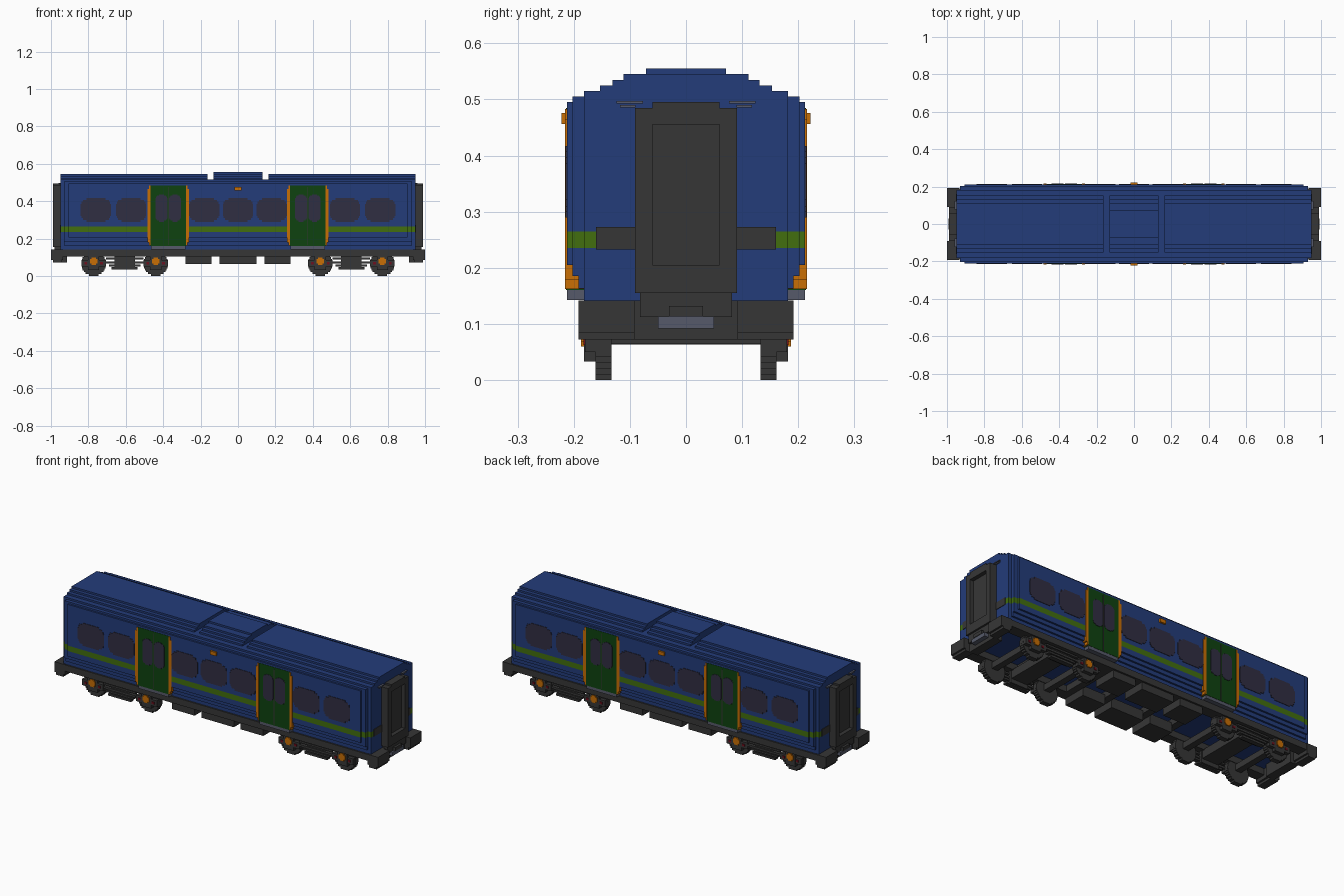
import bpy, bmesh, math


def material(name, col):
    m = bpy.data.materials.new(name)
    m.diffuse_color = (*col, 1)
    return m


BLUE = material("navy_blue", (0.0168, 0.0450, 0.195))
LIME = material("olive_lime", (0.054, 0.156, 0.0044))
GREEN = material("dark_green", (0.0044, 0.054, 0.005))
ORANGE = material("orange", (0.578, 0.156, 0.0015))
DARK = material("charcoal", (0.037, 0.037, 0.037))
GLASS = material("tinted_glass", (0.0296, 0.0273, 0.054))
GREY = material("steel_grey", (0.093, 0.102, 0.144))
RED = material("dark_red", (0.156, 0.005, 0.013))


def mx(b):  # mirror boxes front to back along the length
    return b + [(-x1, -x0, y0, y1, z0, z1) for x0, x1, y0, y1, z0, z1 in b]


def my(b):  # mirror boxes to the other side
    return b + [(x0, x1, -y1, -y0, z0, z1) for x0, x1, y0, y1, z0, z1 in b]


def boxes(name, items, mat):
    bm = bmesh.new()
    for x0, x1, y0, y1, z0, z1 in items:
        vs = [bm.verts.new((x, y, z)) for x in (x0, x1) for y in (y0, y1) for z in (z0, z1)]
        for f in ((0, 1, 3, 2), (4, 6, 7, 5), (0, 4, 5, 1), (2, 3, 7, 6), (0, 2, 6, 4), (1, 5, 7, 3)):
            bm.faces.new([vs[i] for i in f])
    bmesh.ops.recalc_face_normals(bm, faces=bm.faces)
    me = bpy.data.meshes.new(name)
    bm.to_mesh(me)
    bm.free()
    me.materials.append(mat)
    ob = bpy.data.objects.new(name, me)
    bpy.context.collection.objects.link(ob)
    return ob


# Body shell: layers of (half width, bottom, top) with stepped corners
def layer(w, z0, z1):
    return [(-x, x, -min(w, c), min(w, c), z0, z1)
            for c, x in ((0.212, 0.905), (0.202, 0.93), (0.182, 0.95))]


shell = []
for w, z0, z1 in ((0.182, 0.14, 0.163), (0.192, 0.163, 0.185), (0.202, 0.185, 0.205),
                  (0.212, 0.205, 0.235), (0.212, 0.265, 0.495), (0.202, 0.495, 0.505),
                  (0.182, 0.505, 0.515)):
    shell += layer(w, z0, z1)
boxes("body_shell", shell, BLUE)
boxes("side_stripe", layer(0.212, 0.235, 0.265), LIME)

# Roof steps, left open in the middle for the roof unit
boxes("roof", mx([(0.163, 0.95, -w, w, z, z + 0.01)
                  for w, z in ((0.153, 0.515), (0.131, 0.525), (0.111, 0.535))]), BLUE)
boxes("roof_unit", [(-0.132, 0.132, -w, w, z0, z1) for w, z0, z1 in
                    ((0.152, 0.515, 0.525), (0.131, 0.525, 0.535),
                     (0.111, 0.535, 0.545), (0.071, 0.545, 0.555))], BLUE)


# Windows with stepped round corners, as thin plates
def window(cx, hw, z0, z1, y0, y1, s=0.012):
    cuts = ((2.5, 0, 0.8), (1, 0.8, 1.6), (0.4, 1.6, 2.6))
    out = [(cx - hw, cx + hw, y0, y1, z0 + 2.6 * s, z1 - 2.6 * s)]
    for i, a, b in cuts:
        x0, x1 = cx - hw + i * s, cx + hw - i * s
        out += [(x0, x1, y0, y1, z0 + a * s, z0 + b * s), (x0, x1, y0, y1, z1 - b * s, z1 - a * s)]
    return out


panes = window(0, 0.081, 0.29, 0.417, 0.21, 0.2145)
for cx in (0.18, 0.572, 0.76):
    panes += mx(window(cx, 0.081, 0.29, 0.417, 0.21, 0.2145))
boxes("windows", my(panes), GLASS)

# Double doors: leaves, glass, orange edges and sill
D = 0.373
leaf, glass, edge, sill, gap = [], [], [], [], []
leaf += [(D - 0.095, D + 0.095, 0.17, 0.2135, 0.16, 0.485)]
gap += [(D - 0.002, D + 0.002, 0.2, 0.2145, 0.165, 0.475)]
for s in (-1, 1):
    glass += window(D + s * 0.036, 0.031, 0.29, 0.435, 0.2, 0.2155, 0.007)
    for a, b, z0, z1 in ((0.095, 0.103, 0.162, 0.483), (0.103, 0.112, 0.178, 0.465)):
        xs = sorted((D + s * a, D + s * b))
        edge.append((xs[0], xs[1], 0.18, 0.2155, z0, z1))
sill += [(D - 0.093, D + 0.093, 0.17, 0.212, 0.143, 0.161)]
boxes("door_leaves", my(mx(leaf)), GREEN)
boxes("door_seams", my(mx(gap)), DARK)
boxes("door_glass", my(mx(glass)), GLASS)
boxes("door_edges", my(mx(edge)), ORANGE)
boxes("door_sills", my(mx(sill)), GREY)

# Side marker lamps
boxes("side_lamps", my([(-0.018, 0.018, 0.21, 0.222, 0.456, 0.476)]), ORANGE)

# Gangways with recessed doors
boxes("gangways", mx([(0.94, 0.99, 0.06, 0.091, 0.155, 0.485),
                      (0.94, 0.99, -0.091, -0.06, 0.155, 0.485),
                      (0.94, 0.99, -0.06, 0.06, 0.455, 0.495),
                      (0.94, 0.99, -0.06, 0.06, 0.155, 0.205),
                      (0.94, 0.968, -0.06, 0.06, 0.205, 0.455)]), DARK)
boxes("end_panels", my(mx([(0.94, 0.953, 0.09, 0.16, 0.233, 0.273)])), DARK)
boxes("end_handles", my(mx([(0.945, 0.96, 0.077, 0.124, 0.493, 0.497),
                            (0.945, 0.957, 0.09, 0.118, 0.486, 0.49)])), GREY)

# Underframe: sills, end beams and cross members
boxes("frame_sills", my([(-0.945, 0.945, 0.13, 0.19, 0.105, 0.1405)]), DARK)
boxes("end_beams", my(mx([(0.935, 1.0, 0.092, 0.192, 0.085, 0.142),
                          (0.945, 0.99, 0.092, 0.192, 0.072, 0.085)]))
      + mx([(0.915, 0.965, -0.092, 0.092, 0.072, 0.142)]), DARK)
boxes("cross_members", mx([(x - 0.02, x + 0.02, -0.15, 0.15, 0.105, 0.1405)
                           for x in (0.12, 0.3, 0.61)]), DARK)
boxes("equipment_boxes", my([(-0.1, 0.1, 0.05, 0.18, 0.065, 0.12)]
                            + mx([(0.142, 0.282, 0.05, 0.18, 0.065, 0.12)])), DARK)

# Couplers
boxes("coupler_mounts", mx([(0.95, 0.98, -0.082, 0.082, 0.112, 0.155)]), DARK)
boxes("coupler_plates", mx([(0.95, 0.99, -0.05, 0.05, 0.092, 0.113)]), GREY)
boxes("coupler_heads", mx([(0.97, 0.993, -0.03, 0.03, 0.113, 0.132)]), DARK)

# Bogies: stepped wheels, axle boxes, side frames and dampers
wheel, axle, carrier, hub, damper, bars = [], [], [], [], [], []
R, N = 0.066, 13
for cx in (0.44, 0.772):
    for i in range(N):
        z0, z1 = 2 * R * i / N, 2 * R * (i + 1) / N
        h = math.sqrt(max(R * R - ((z0 + z1) / 2 - R) ** 2, 0))
        wheel.append((cx - h, cx + h, 0.133, 0.161, z0, z1))
    axle.append((cx - 0.018, cx + 0.018, -0.135, 0.135, 0.064, 0.098))
    carrier += [(cx - 0.03, cx + 0.03, 0.16, 0.182, 0.033, 0.11),
                (cx - 0.065, cx + 0.065, 0.16, 0.18, 0.05, 0.085)]
    hub += [(cx - 0.02, cx + 0.02, 0.175, 0.187, 0.068, 0.092),
            (cx - 0.012, cx + 0.012, 0.175, 0.187, 0.06, 0.1)]
    for s in (-1, 1):
        damper.append((cx + s * 0.042 - 0.007, cx + s * 0.042 + 0.007, 0.17, 0.183, 0.062, 0.074))
for hw, z0, z1 in ((0.1, 0.088, 0.098), (0.1, 0.066, 0.078), (0.085, 0.052, 0.062), (0.07, 0.035, 0.047)):
    bars.append((0.606 - hw, 0.606 + hw, 0.155, 0.18, z0, z1))
bars.append((0.55, 0.66, 0.145, 0.172, 0.04, 0.11))
boxes("wheels", my(mx(wheel)), DARK)
boxes("axles", mx(axle + [(0.555, 0.655, -0.16, 0.16, 0.063, 0.11)]), DARK)
boxes("axle_carriers", my(mx(carrier)), DARK)
boxes("axle_hubs", my(mx(hub)), ORANGE)
boxes("dampers", my(mx(damper)), RED)
boxes("bogie_side_frames", my(mx(bars)), DARK)
